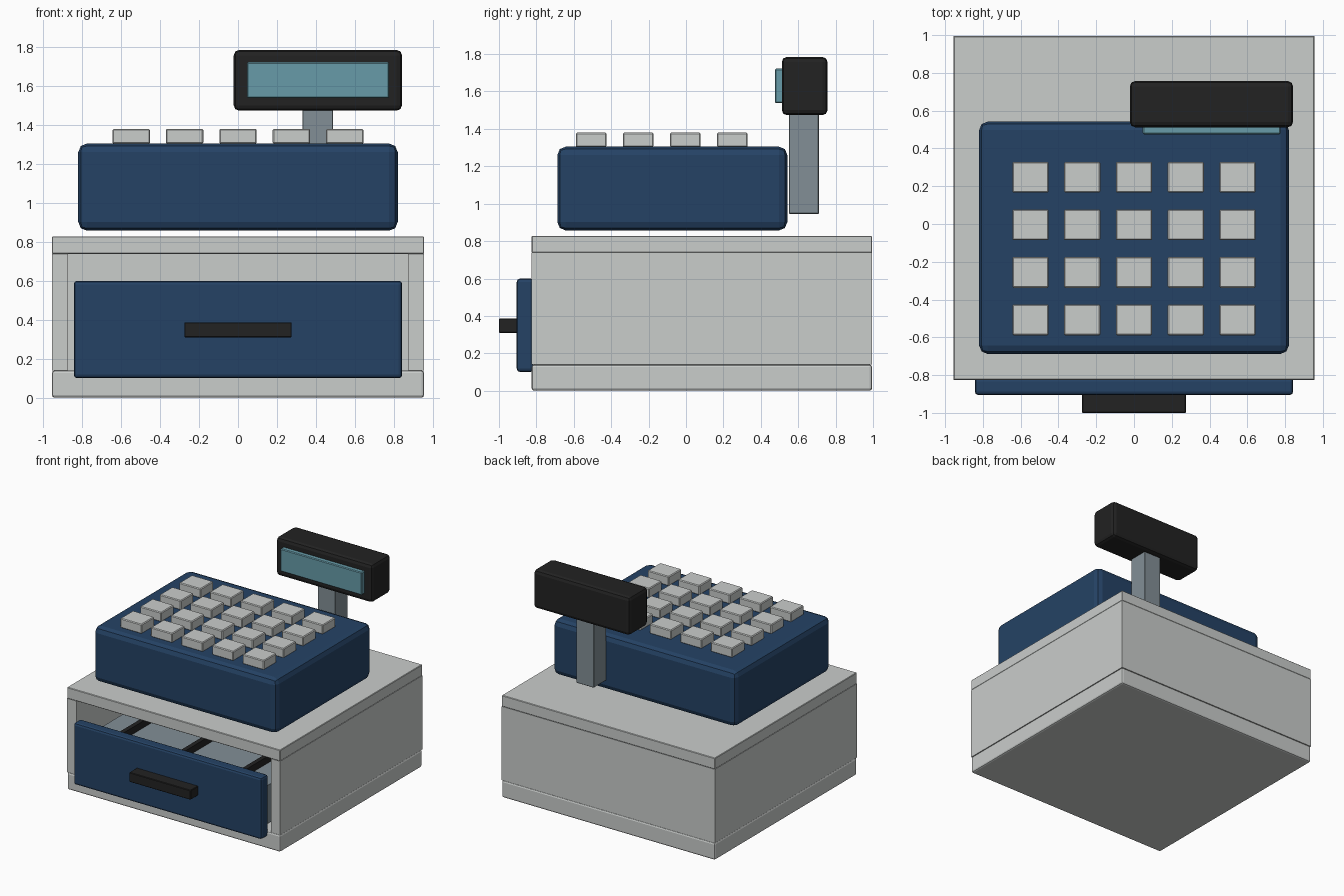
import bpy

if "Cube" in bpy.data.objects:
    bpy.data.objects.remove(bpy.data.objects["Cube"])


def material(name, rgb):
    m = bpy.data.materials.new(name)
    m.diffuse_color = (*rgb, 1)
    m.use_nodes = True
    m.node_tree.nodes["Principled BSDF"].inputs["Base Color"].default_value = m.diffuse_color
    return m


LIGHT = material("light_grey", (0.59, 0.61, 0.60))
BLUE = material("navy_blue", (0.018, 0.055, 0.130))
BLACK = material("black", (0.016, 0.016, 0.016))
STEEL = material("steel_grey", (0.225, 0.275, 0.305))
GLASS = material("teal_glass", (0.135, 0.330, 0.395))


def box(name, x, y, z, mat, bevel=0.0, segments=2):
    """Box from (min, max) pairs on each axis, with optional rounded edges."""
    bpy.ops.mesh.primitive_cube_add(
        size=1, location=[(a + b) / 2 for a, b in (x, y, z)])
    ob = bpy.context.object
    ob.name = name
    ob.scale = [b - a for a, b in (x, y, z)]
    bpy.ops.object.transform_apply(location=False, rotation=False, scale=True)
    ob.data.materials.append(mat)
    if bevel:
        mod = ob.modifiers.new("rounded_edges", "BEVEL")
        mod.width = bevel
        mod.segments = segments
    return ob


# Cabinet: base, side walls, back wall and top slab, open at the front
W, F, B = 0.955, -0.825, 0.995
box("base", (-W, W), (F, B), (0, 0.14), LIGHT, 0.014)
for side, name in ((-1, "left_wall"), (1, "right_wall")):
    box(name, sorted((side * W, side * 0.872)), (F, B), (0.14, 0.738), LIGHT)
box("back_wall", (-0.872, 0.872), (0.91, B), (0.14, 0.738), LIGHT)
box("top_slab", (-W, W), (F, B), (0.738, 0.828), LIGHT, 0.004, 1)

# Cash drawer: front, handle, tray and dividers
box("drawer_front", (-0.843, 0.843), (-0.905, -0.815), (0.1, 0.6), BLUE, 0.018)
box("drawer_handle", (-0.275, 0.275), (-1.0, -0.9), (0.31, 0.387), BLACK, 0.004, 1)
box("drawer_tray", (-0.79, 0.79), (-0.82, 0.75), (0.16, 0.47), STEEL)
for i in range(3):
    cx = (i - 1) * 0.55
    box("drawer_divider", (cx - 0.018, cx + 0.018), (-0.82, 0.74), (0.46, 0.525), BLACK)

# Keyboard housing with a grid of keys
box("keyboard_housing", (-0.82, 0.82), (-0.688, 0.542), (0.857, 1.305), BLUE, 0.045)
for row in range(4):
    for col in range(5):
        cx = (col - 2) * 0.274
        cy = -0.507 + row * 0.2515
        box("key", (cx - 0.096, cx + 0.096), (cy - 0.082, cy + 0.082),
            (1.303, 1.38), LIGHT, 0.006, 1)

# Customer display on its post
box("display_post", (0.33, 0.488), (0.55, 0.71), (0.945, 1.5), STEEL, 0.004, 1)
box("display_case", (-0.022, 0.842), (0.512, 0.757), (1.473, 1.785), BLACK, 0.028)
box("display_screen", (0.046, 0.776), (0.475, 0.53), (1.538, 1.722), GLASS, 0.006, 1)
